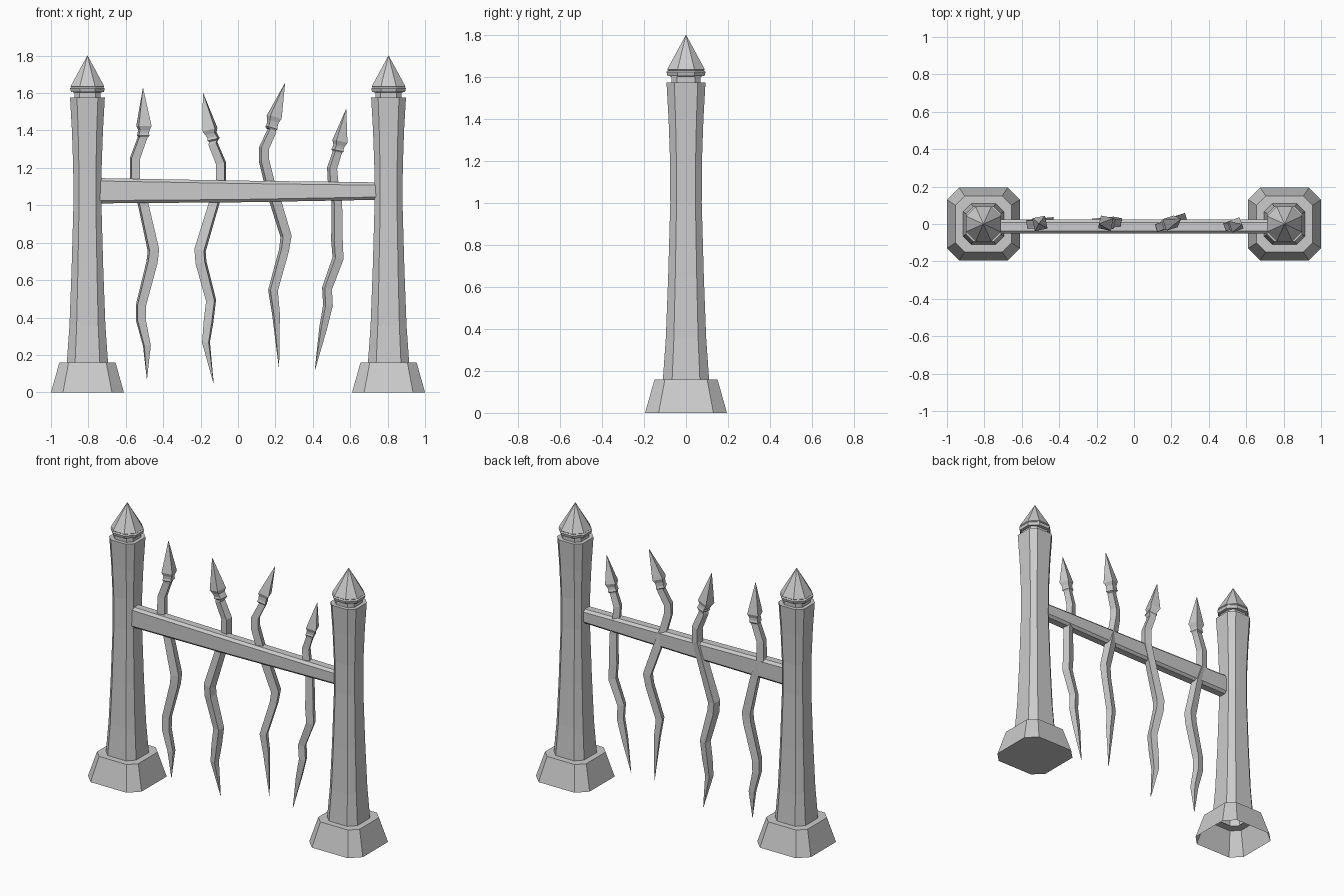
import bpy
import math
from mathutils import Vector

if "Cube" in bpy.data.objects:
    bpy.data.objects.remove(bpy.data.objects["Cube"])


def loft(name, rings, cap_start=True, cap_end=True):
    """Skin a list of equal-sized vertex rings into a flat shaded mesh."""
    n = len(rings[0])
    verts = [v for r in rings for v in r]
    faces = []
    for i in range(len(rings) - 1):
        for j in range(n):
            k = (j + 1) % n
            faces.append((i * n + j, i * n + k, (i + 1) * n + k, (i + 1) * n + j))
    if cap_start:
        faces.append(tuple(reversed(range(n))))
    if cap_end:
        faces.append(tuple(range(len(verts) - n, len(verts))))
    mesh = bpy.data.meshes.new(name)
    mesh.from_pydata([tuple(v) for v in verts], [], faces)
    mesh.update()
    ob = bpy.data.objects.new(name, mesh)
    bpy.context.collection.objects.link(ob)
    return ob


def chamfered(a, b, cut):
    """Counter-clockwise rectangle of half sizes a, b with cut corners."""
    c = cut * min(a, b)
    return [(a, -b + c), (a, b - c), (a - c, b), (-a + c, b),
            (-a, b - c), (-a, -b + c), (-a + c, -b), (a - c, -b)]


def column(name, x, profile, cut, closed_bottom=True, closed_top=True):
    rings = [[Vector((x + u, v, z)) for u, v in chamfered(r, r, cut)]
             for z, r in profile]
    return loft(name, rings, closed_bottom, closed_top)


# Gate posts: flared base, waisted shaft, collar and pointed cap
BASE = [(0, .195), (.16, .15), (.16, .10)]
SHAFT = [(.16, .11), (.36, .096), (.65, .085), (1.0, .075), (1.2, .076),
         (1.4, .083), (1.575, .093), (1.575, .07), (1.605, .07)]
CAP = [(1.603, .07), (1.606, .088), (1.625, .093), (1.632, .086),
       (1.636, .09), (1.80, .001)]
for side, x in (("left", -.805), ("right", .805)):
    column(side + "_post_base", x, BASE, .33, side == "right", False)
    column(side + "_post_shaft", x, SHAFT, .40, False, False)
    column(side + "_post_cap", x, CAP, .55)

# Rail tapering slightly to the right
rail = []
for x, zc, h in ((-.79, 1.078, .068), (0, 1.074, .058), (.79, 1.076, .046)):
    rail.append([Vector((x, -.014 + u, zc + v))
                 for u, v in chamfered(.038, h, .4)])
loft("cross_rail", rail)


def spike(name, tip, head, collar, path, slope, yc, twist):
    """Twisted bar with a spear head; points are (x, z) front-view centres."""
    tip, head, collar = Vector(tip), Vector(head), Vector(collar)
    neck = Vector(path[0])
    axis = (tip - collar).normalized()
    rod = [.025, .027, .028, .028, .031, .030, .027, .026, .021, .001]
    stations = [(tip, .001), (head, .041), (head - axis * .022, .031),
                (collar, .030), (collar - axis * .012, .034),
                (collar - axis * .02, .026)]
    stations += [(Vector(p), w) for p, w in zip(path, rod)]
    pts = [p for p, w in stations]
    xc = sum(p.x for p in pts) / len(pts)
    spread = abs(math.cos(twist)) + abs(math.sin(twist))
    rings = []
    for i, (p, w) in enumerate(stations):
        if i < 6:
            t = axis
        else:
            t = (pts[i - 1] - pts[min(i + 1, len(pts) - 1)]).normalized()
        d = Vector((t.x, t.x * slope, t.y)).normalized()
        side = Vector((0, 1, 0)).cross(d).normalized()
        depth = d.cross(side)
        centre = Vector((p.x, yc + slope * (p.x - xc), p.y))
        r = w * math.sqrt(2) / spread
        ring = []
        for k in range(4):
            a = twist + math.pi / 4 - k * math.pi / 2
            ring.append(centre + side * r * math.cos(a) + depth * r * math.sin(a))
        rings.append(ring)
    return loft(name, rings)


# Four wavy spikes
spike("spike_1", (-.508, 1.625), (-.503, 1.425), (-.507, 1.385),
      [(-.513, 1.355), (-.551, 1.25), (-.551, 1.13), (-.508, 1.01),
       (-.452, .76), (-.46, .695), (-.519, .465), (-.519, .385),
       (-.487, .25), (-.487, .075)], .05, .003, .2)
spike("spike_2", (-.187, 1.60), (-.15, 1.405), (-.134, 1.365),
      [(-.134, 1.33), (-.091, 1.225), (-.091, 1.13), (-.128, 1.01),
       (-.203, .76), (-.198, .695), (-.144, .49), (-.158, .375),
       (-.171, .267), (-.131, .05)], .12, .005, -.2)
spike("spike_3", (.251, 1.652), (.193, 1.47), (.182, 1.425),
      [(.182, 1.40), (.139, 1.305), (.139, 1.24), (.166, 1.13),
       (.203, 1.01), (.257, .834), (.246, .76), (.187, .545),
       (.203, .42), (.219, .134)], .38, .005, .3)
spike("spike_4", (.578, 1.513), (.545, 1.342), (.535, 1.305),
      [(.529, 1.278), (.503, 1.198), (.508, 1.13), (.529, 1.01),
       (.529, .813), (.535, .717), (.476, .556), (.481, .465),
       (.455, .342), (.412, .123)], .1, -.008, .35)
